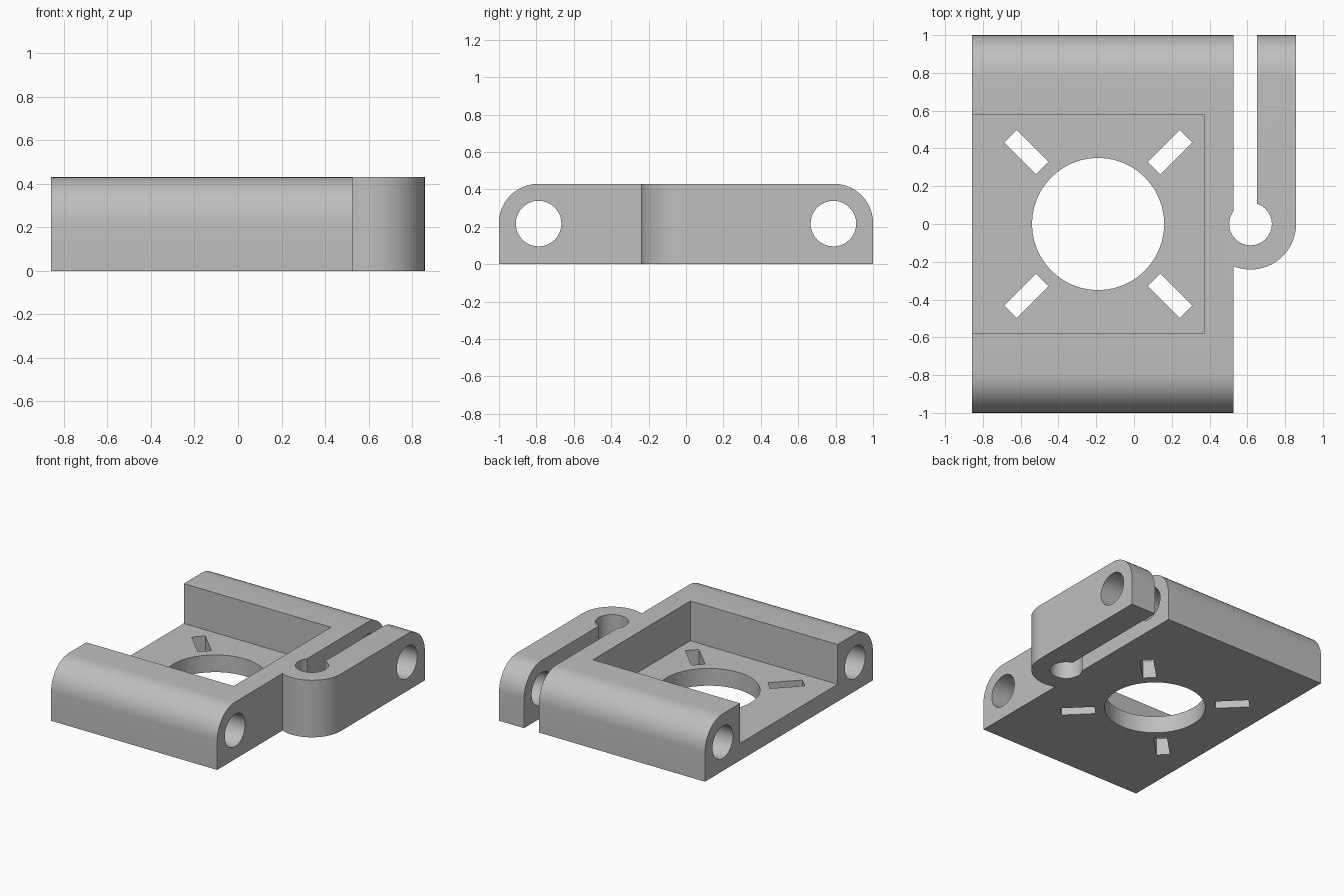
import bpy, bmesh
from math import sin, cos, pi, radians
from mathutils import Matrix, Vector

cube = bpy.data.objects.get("Cube")
if cube:
    bpy.data.objects.remove(cube, do_unlink=True)

# Overall sizes
HALF_X, HEIGHT, FLOOR = 0.858, 0.43, 0.13
BODY_EDGE = 0.527
ROUND = 0.21
BORE_Y, BORE_Z, BORE_R = 0.788, 0.217, 0.122
PIVOT_X, PIVOT_R, KNUCKLE_R = 0.617, 0.113, 0.241
ARM_INNER = 0.65
OPENING_X, OPENING_R = -0.19, 0.35

grey = bpy.data.materials.new("plain grey")
grey.use_nodes = True
grey.diffuse_color = (0.52, 0.52, 0.52, 1)
grey.node_tree.nodes["Principled BSDF"].inputs["Base Color"].default_value = grey.diffuse_color


def arc(cx, cy, r, start, end, n):
    """Points along an arc, angles in degrees."""
    angles = [radians(start + (end - start) * i / n) for i in range(n + 1)]
    return [(cx + r * cos(a), cy + r * sin(a)) for a in angles]


def circle(cx, cy, r, n=48):
    return arc(cx, cy, r, 0, 360, n)[:-1]


def rect(x0, x1, y0, y1):
    return [(x0, y0), (x1, y0), (x1, y1), (x0, y1)]


def prism(name, outline, low, high, along_x=False):
    """Extrude an outline along z, or a (y, z) outline along x."""
    bm = bmesh.new()
    verts = [bm.verts.new((low, a, b) if along_x else (a, b, low)) for a, b in outline]
    face = bm.faces.new(verts)
    moved = bmesh.ops.extrude_face_region(bm, geom=[face])["geom"]
    step = Vector((high - low, 0, 0)) if along_x else Vector((0, 0, high - low))
    bmesh.ops.translate(bm, vec=step, verts=[v for v in moved if isinstance(v, bmesh.types.BMVert)])
    bmesh.ops.recalc_face_normals(bm, faces=bm.faces)
    mesh = bpy.data.meshes.new(name)
    bm.to_mesh(mesh)
    bm.free()
    mesh.materials.append(grey)
    obj = bpy.data.objects.new(name, mesh)
    bpy.context.collection.objects.link(obj)
    return obj


def combine(target, tool, operation="DIFFERENCE"):
    """Apply a boolean and remove its tool."""
    tool.hide_render = True
    mod = target.modifiers.new(tool.name, "BOOLEAN")
    mod.operation, mod.solver, mod.object = operation, "EXACT", tool
    bpy.context.view_layer.objects.active = target
    bpy.ops.object.modifier_apply(modifier=mod.name)
    bpy.data.objects.remove(tool, do_unlink=True)


# Side profile with rounded upper edges, full width
profile = [(-1, 0), (1, 0)]
profile += arc(1 - ROUND, HEIGHT - ROUND, ROUND, 0, 90, 12)
profile += arc(ROUND - 1, HEIGHT - ROUND, ROUND, 90, 180, 12)
bracket = prism("clamp_bracket", profile, -HALF_X, HALF_X, along_x=True)

# Plan shape: body plate, knuckle and clamp arm
plan = [(-1, -2), (BODY_EDGE, -2)]
plan += arc(PIVOT_X, 0, KNUCKLE_R, 248, 360, 28)
plan += [(HALF_X, 2), (-1, 2)]
combine(bracket, prism("plan_shape", plan, -1, 1), "INTERSECT")

# Slit ending in a round relief hole
combine(bracket, prism("slit", rect(BODY_EDGE, ARM_INNER, 0, 2), -1, 1))
combine(bracket, prism("relief_hole", circle(PIVOT_X, 0, PIVOT_R, 32), -1, 1))

# Pocket open toward one side, with a round opening in its floor
combine(bracket, prism("pocket", rect(-2, 0.37, -0.58, 0.58), FLOOR, 1))
combine(bracket, prism("round_opening", circle(OPENING_X, 0, OPENING_R), -1, 1))

# Diagonal slots around the opening
for i in range(4):
    slot = prism("diagonal_slot", rect(0.418, 0.657, -0.047, 0.047), -1, 1)
    turn = Matrix.Rotation(pi / 4 + i * pi / 2, 4, "Z")
    slot.data.transform(Matrix.Translation((OPENING_X, 0, 0)) @ turn)
    combine(bracket, slot)

# Bores along both long edges, through the arm as well
for side in (-1, 1):
    bore = prism("rod_bore", circle(side * BORE_Y, BORE_Z, BORE_R, 32), -2, 2, along_x=True)
    combine(bracket, bore)

# Smooth curves, sharp corners
bpy.ops.object.select_all(action="DESELECT")
bracket.select_set(True)
bpy.context.view_layer.objects.active = bracket
bpy.ops.object.shade_smooth_by_angle(angle=radians(30))
